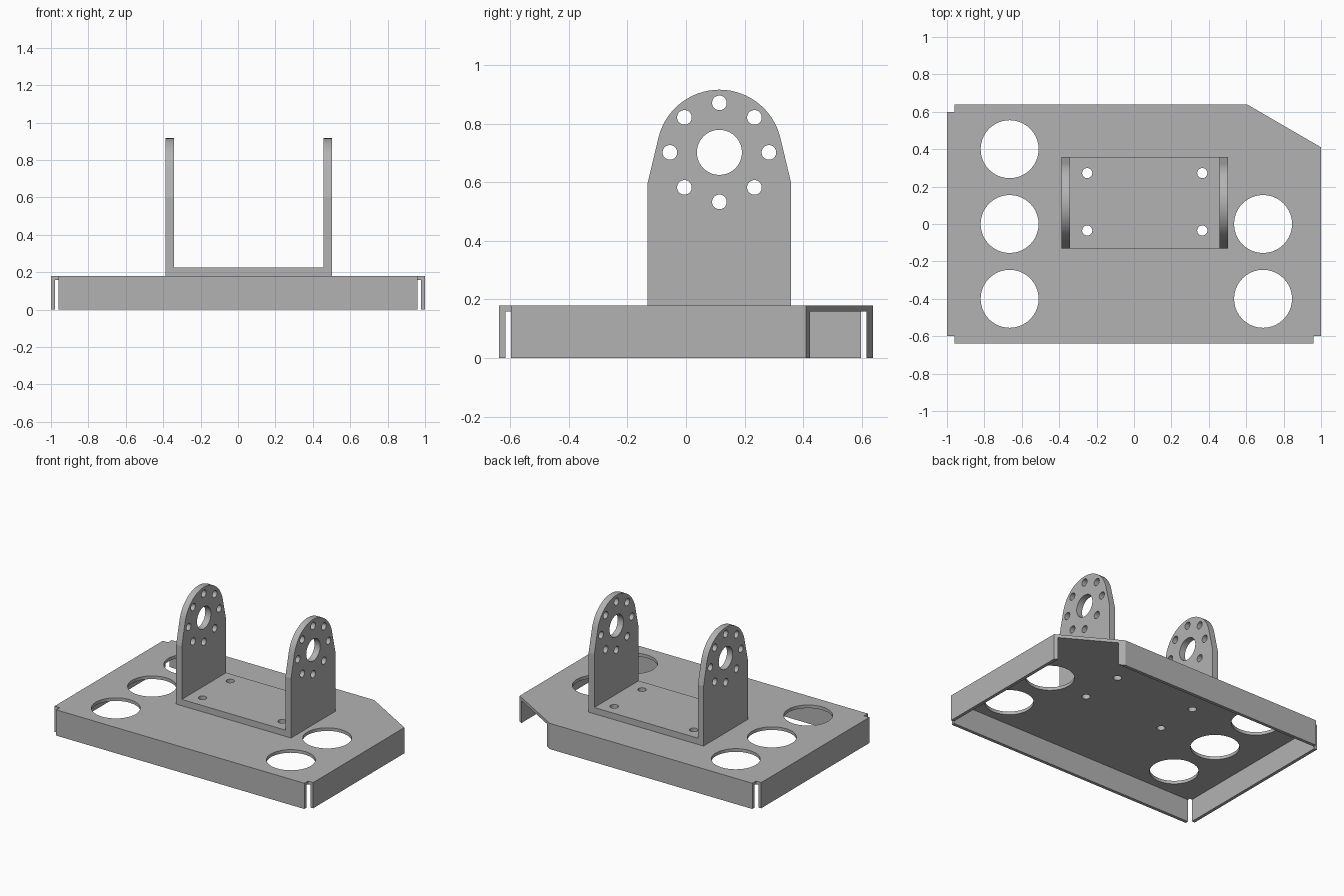
import bpy, bmesh, math
from mathutils import Matrix

cube = bpy.data.objects.get("Cube")
if cube:
    bpy.data.objects.remove(cube, do_unlink=True)

grey = bpy.data.materials.new("plain_grey_metal")
grey.use_nodes = True
colour = (0.45, 0.45, 0.45, 1)
grey.diffuse_color = colour
grey.node_tree.nodes["Principled BSDF"].inputs["Base Color"].default_value = colour

# Maps profile x, y, depth to world y, z, x
UPRIGHT = Matrix(((0, 0, 1, 0), (1, 0, 0, 0), (0, 1, 0, 0), (0, 0, 0, 1)))


def arc(cx, cy, r, start=0, end=360, steps=40):
    n = steps if end - start == 360 else steps + 1
    angles = [math.radians(start + (end - start) * i / steps) for i in range(n)]
    return [(cx + r * math.cos(a), cy + r * math.sin(a)) for a in angles]


def sheet(name, outline, low, high, holes=(), frame=Matrix()):
    """Extrude an outline with holes from low to high."""
    curve = bpy.data.curves.new(name, 'CURVE')
    curve.dimensions, curve.fill_mode = '2D', 'BOTH'
    curve.extrude = (high - low) / 2
    for loop in [outline, *holes]:
        spline = curve.splines.new('POLY')
        spline.points.add(len(loop) - 1)
        for point, (x, y) in zip(spline.points, loop):
            point.co = (x, y, 0, 1)
        spline.use_cyclic_u = True
    temp = bpy.data.objects.new(name, curve)
    mesh = bpy.data.meshes.new_from_object(temp)
    bpy.data.objects.remove(temp)
    mesh.transform(frame @ Matrix.Translation((0, 0, (low + high) / 2)))
    bm = bmesh.new()
    bm.from_mesh(mesh)
    bmesh.ops.remove_doubles(bm, verts=bm.verts, dist=1e-5)
    bmesh.ops.recalc_face_normals(bm, faces=bm.faces)
    bm.to_mesh(mesh)
    bm.free()
    mesh.name = name
    mesh.materials.clear()
    mesh.materials.append(grey)
    obj = bpy.data.objects.new(name, mesh)
    bpy.context.collection.objects.link(obj)
    return obj


def weld(body, parts):
    """Union the parts into the body and shade it."""
    bpy.ops.object.select_all(action='DESELECT')
    bpy.context.view_layer.objects.active = body
    body.select_set(True)
    for part in parts:
        mod = body.modifiers.new("weld", 'BOOLEAN')
        mod.operation, mod.solver, mod.object = 'UNION', 'EXACT', part
        bpy.ops.object.modifier_apply(modifier=mod.name)
        bpy.data.objects.remove(part, do_unlink=True)
    bm = bmesh.new()
    bm.from_mesh(body.data)
    bmesh.ops.dissolve_limit(bm, angle_limit=0.01, verts=bm.verts, edges=bm.edges)
    bm.to_mesh(body.data)
    bm.free()
    bpy.ops.object.shade_smooth_by_angle(angle=math.radians(10))


# Tray sizes: half length, half width, notch lines, sheet thickness, heights
X, Y, NX, NY, T = 1.0, 0.638, 0.96, 0.598, 0.022
TOP, UNDER = 0.18, 0.158
CX, CY = 0.607, 0.41                       # ends of the cut corner
slope = (Y - CY) / (X - CX)

# Tray top with notched corners, one cut corner and round openings
bolts = [arc(x, y, 0.027) for x in (-0.25, 0.365) for y in (-0.035, 0.272)]
openings = [arc(-0.665, y, 0.155) for y in (-0.4, 0, 0.4)]
openings += [arc(0.69, y, 0.155) for y in (-0.4, 0)]
outline = [(-NX, -Y), (NX, -Y), (NX, -NY), (X, -NY), (X, CY), (CX, Y),
           (-NX, Y), (-NX, NY), (-X, NY), (-X, -NY), (-NX, -NY)]
tray = sheet("tray", outline, UNDER, TOP, openings + bolts)

# Folded-down edges, trimmed along the cut corner
flanges = {
    "front_flange": [(-NX, -Y), (NX, -Y), (NX, -Y + T), (-NX, -Y + T)],
    "right_flange": [(-X, -NY), (-X + T, -NY), (-X + T, NY), (-X, NY)],
    "left_flange": [(X - T, -NY), (X, -NY), (X, CY), (X - T, CY + T * slope)],
    "back_flange": [(-NX, Y - T), (CX + T / slope, Y - T), (CX, Y), (-NX, Y)],
}
weld(tray, [sheet(n, o, 0, UNDER) for n, o in flanges.items()])

# U bracket: floor plus two drilled uprights with rounded tops
LEFT, RIGHT, FRONT, BACK, W = 0.502, -0.387, -0.131, 0.359, 0.044
PY, PZ = (FRONT + BACK) / 2, 0.702         # pivot centre
floor = [(RIGHT, FRONT), (LEFT, FRONT), (LEFT, BACK), (RIGHT, BACK)]
bracket = sheet("bracket", floor, TOP, TOP + W, bolts)
profile = [(FRONT, TOP), (BACK, TOP), (BACK, 0.597)]
profile += arc(PY, PZ, 0.214, 13, 167, 30) + [(FRONT, 0.597)]
drilled = [arc(PY, PZ, 0.077)]
for i in range(8):
    a = i * math.pi / 4
    drilled.append(arc(PY + 0.169 * math.cos(a), PZ + 0.169 * math.sin(a), 0.025))
weld(bracket, [sheet("upright", profile, x, x + W, drilled, UPRIGHT)
               for x in (RIGHT, LEFT - W)])
